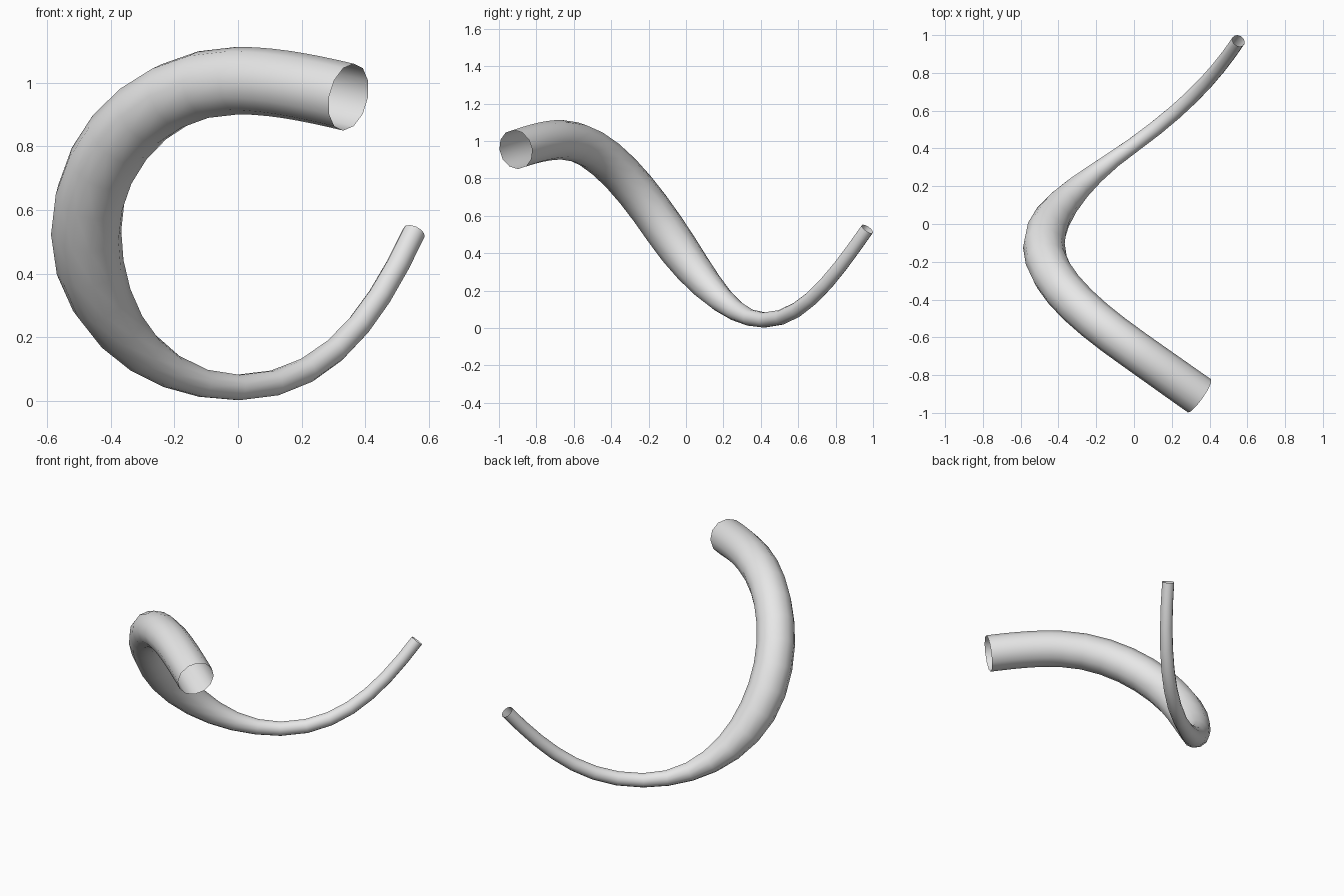
import bpy

if "Cube" in bpy.data.objects:
    bpy.data.objects.remove(bpy.data.objects["Cube"])

# Control points: (left handle, point, right handle, radius)
PATH = [
    ((0.44, -0.98, 0.93), (0.347, -0.91, 0.955), (0.24, -0.835, 0.98), 0.107),
    ((0.12, -0.75, 1.007), (0.0, -0.665, 1.007), (-0.263, -0.48, 1.007), 0.106),
    ((-0.477, -0.295, 0.793), (-0.477, -0.115, 0.53), (-0.477, 0.065, 0.267), 0.111),
    ((-0.263, 0.235, 0.043), (0.0, 0.42, 0.043), (0.29, 0.63, 0.043), 0.041),
    ((0.44, 0.80, 0.29), (0.553, 0.97, 0.53), (0.66, 1.14, 0.77), 0.036),
]

# Curved centre line with an open, tapering round section
curve = bpy.data.curves.new("tube_path", 'CURVE')
curve.dimensions = '3D'
curve.resolution_u = 7
curve.bevel_depth = 1.0
curve.bevel_resolution = 4
curve.use_fill_caps = False
spline = curve.splines.new('BEZIER')
spline.radius_interpolation = 'EASE'
spline.bezier_points.add(len(PATH) - 1)
for bp, (left, co, right, radius) in zip(spline.bezier_points, PATH):
    bp.handle_left_type = bp.handle_right_type = 'FREE'
    bp.co, bp.handle_left, bp.handle_right = co, left, right
    bp.radius = radius

# Convert the swept curve to a mesh
guide = bpy.data.objects.new("tube_guide", curve)
bpy.context.collection.objects.link(guide)
depsgraph = bpy.context.evaluated_depsgraph_get()
mesh = bpy.data.meshes.new_from_object(guide.evaluated_get(depsgraph))
bpy.data.objects.remove(guide)

tube = bpy.data.objects.new("curved_tapered_tube", mesh)
bpy.context.collection.objects.link(tube)
mesh.shade_smooth()

# Single light grey colour
grey = bpy.data.materials.new("light_grey")
grey.diffuse_color = (0.8, 0.8, 0.8, 1.0)
grey.use_nodes = True
grey.node_tree.nodes["Principled BSDF"].inputs["Base Color"].default_value = grey.diffuse_color
mesh.materials.clear()
mesh.materials.append(grey)
